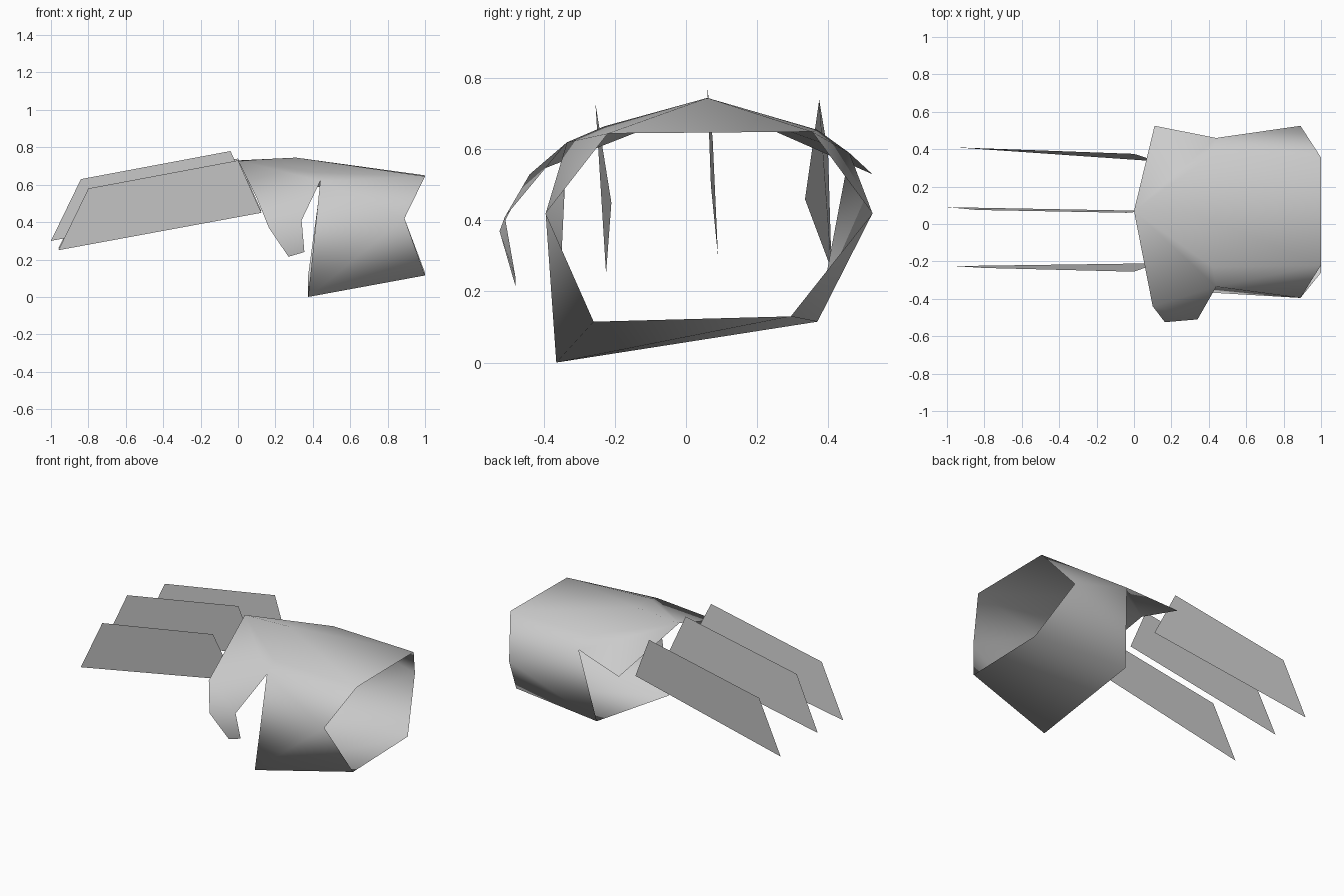
import bpy
import bmesh

default_cube = bpy.data.objects.get("Cube")
if default_cube:
    bpy.data.objects.remove(default_cube, do_unlink=True)


def make_material(name, colour):
    material = bpy.data.materials.new(name)
    material.use_nodes = True
    material.diffuse_color = colour
    for node in material.node_tree.nodes:
        if node.type == "BSDF_PRINCIPLED":
            node.inputs["Base Color"].default_value = colour
    return material


steel = make_material("pale_steel_grey", (0.6, 0.6, 0.6, 1))


def sheet(name, points, faces, smooth):
    """Make an open sheet from named points and faces that list those names."""
    bm = bmesh.new()
    verts = {key: bm.verts.new(co) for key, co in points.items()}
    for face in faces:
        new_face = bm.faces.new([verts[key] for key in face.split()])
        new_face.smooth = smooth
    bmesh.ops.recalc_face_normals(bm, faces=bm.faces[:])
    mesh = bpy.data.meshes.new(name)
    bm.to_mesh(mesh)
    bm.free()
    mesh.materials.append(steel)
    obj = bpy.data.objects.new(name, mesh)
    bpy.context.collection.objects.link(obj)
    return obj


# Gauntlet: a six-sided sleeve that opens into a hand guard with a thumb flap
points = {
    # open wrist end
    "rim_top_front": (1, -.22, .645),
    "rim_side_front": (.89, -.395, .42),
    "rim_low_front": (1, -.26, .115),
    "rim_low_back": (1, .295, .13),
    "rim_side_back": (.89, .525, .42),
    "rim_top_back": (1, .355, .65),
    # ring where sleeve and hand guard meet
    "peak": (.31, .06, .745),
    "shoulder_front": (.42, -.23, .665),
    "notch_front": (.44, -.335, .62),
    "cuff_front": (.375, -.365, 0),
    "cuff_back": (.375, .37, .115),
    "notch_back": (.44, .46, .59),
    "shoulder_back": (.42, .37, .655),
    # leading edge of the hand guard
    "knuckle": (0, .07, .73),
    "edge_front": (.1, -.44, .53),
    "edge_back": (.11, .525, .53),
    # thumb flap
    "thumb_fore": (.165, -.525, .37),
    "thumb_rear": (.34, -.51, .41),
    "tip_fore": (.27, -.48, .215),
    "tip_rear": (.355, -.48, .24),
}
faces = [
    "peak rim_top_front rim_top_back",
    "cuff_front rim_low_front rim_low_back cuff_back",
    "thumb_fore tip_fore tip_rear thumb_rear",
    "edge_front thumb_fore thumb_rear notch_front",
]
# the front and back walls follow the same layout
for side in ("front", "back"):
    faces += [face.replace("*", side) for face in (
        "peak shoulder_* rim_top_*",
        "shoulder_* notch_* rim_top_*",
        "notch_* rim_side_* rim_top_*",
        "notch_* cuff_* rim_side_*",
        "cuff_* rim_low_* rim_side_*",
        "knuckle shoulder_* peak",
        "knuckle edge_* notch_* shoulder_*",
    )]
sheet("gauntlet", points, faces, True)


# Blades: thin slanted sheets with one shared outline
def blade(name, depths, shift_x=0, shift_z=0):
    outline = {"root": (0, .73), "top": (-.8, .58),
               "tip": (-.96, .25), "heel": (.125, .45)}
    corners = {key: (x + shift_x, y, z + shift_z)
               for (key, (x, z)), y in zip(outline.items(), depths)}
    sheet(name, corners, ["root top tip heel"], False)


blade("front_blade", (-.255, -.235, -.225, -.21))
blade("middle_blade", (.06, .075, .09, .07), -.04, .05)
blade("back_blade", (.375, .4, .41, .335), 0, .01)
